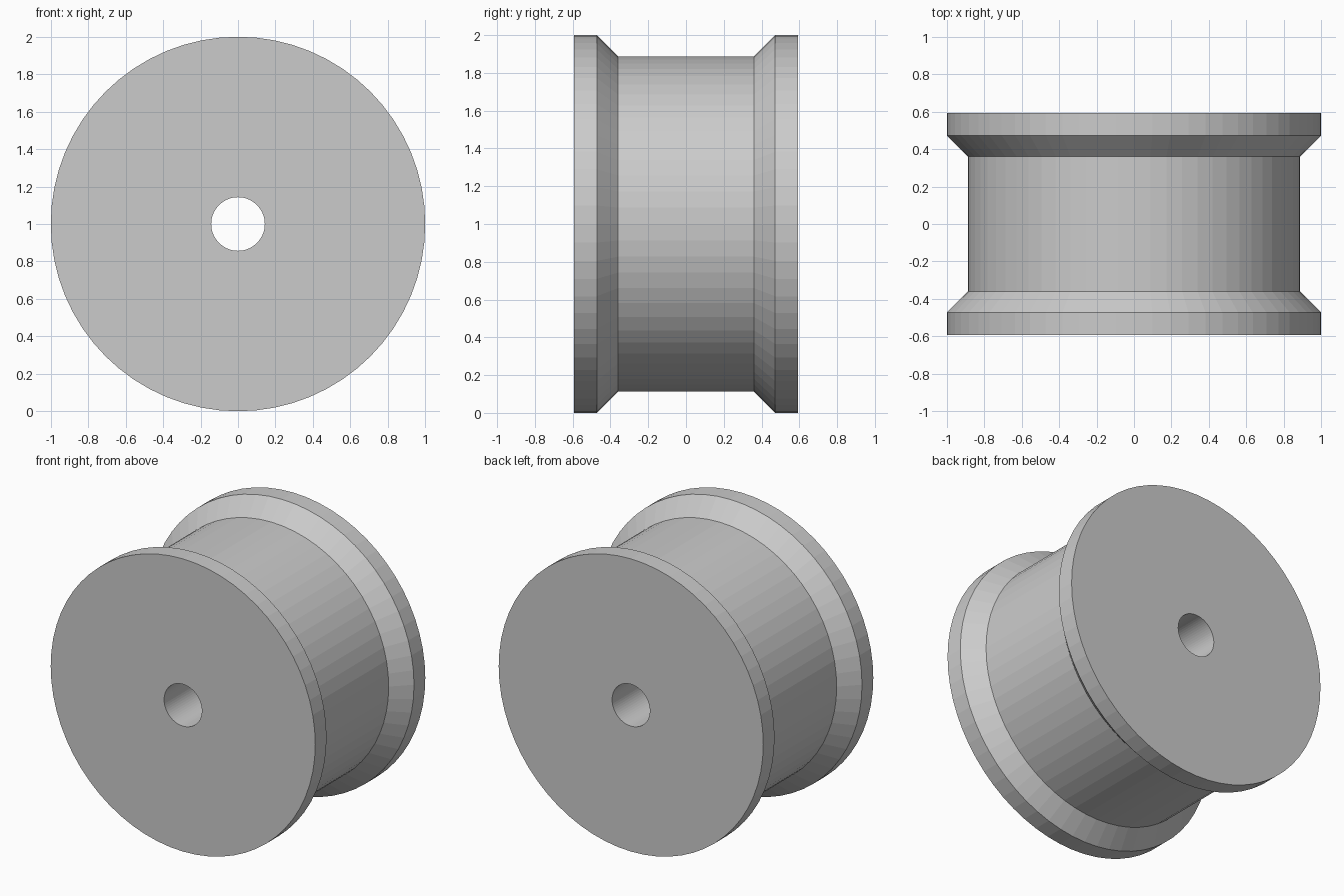
import bpy, bmesh
from math import cos, sin, tau

if "Cube" in bpy.data.objects:
    bpy.data.objects.remove(bpy.data.objects["Cube"])

SEGMENTS = 64
AXLE_HEIGHT = 1.0

# Half cross-section as (y, radius), from bore edge to barrel; mirrored for the other half
half = [(-0.594, 0.143), (-0.594, 1.0), (-0.472, 1.0), (-0.36, 0.887)]
profile = half + [(-y, r) for y, r in reversed(half)]

# Revolve the closed section about the y axis
bm = bmesh.new()
rings = []
for i in range(SEGMENTS):
    a = tau * i / SEGMENTS
    rings.append([bm.verts.new((r * cos(a), y, AXLE_HEIGHT + r * sin(a))) for y, r in profile])
for i in range(SEGMENTS):
    a, b = rings[i], rings[(i + 1) % SEGMENTS]
    for j in range(len(profile)):
        k = (j + 1) % len(profile)
        bm.faces.new((a[j], a[k], b[k], b[j]))
bmesh.ops.recalc_face_normals(bm, faces=bm.faces)

# Flanged roller with through bore
mesh = bpy.data.meshes.new("flanged_roller")
bm.to_mesh(mesh)
bm.free()
bpy.context.collection.objects.link(bpy.data.objects.new("flanged_roller", mesh))
